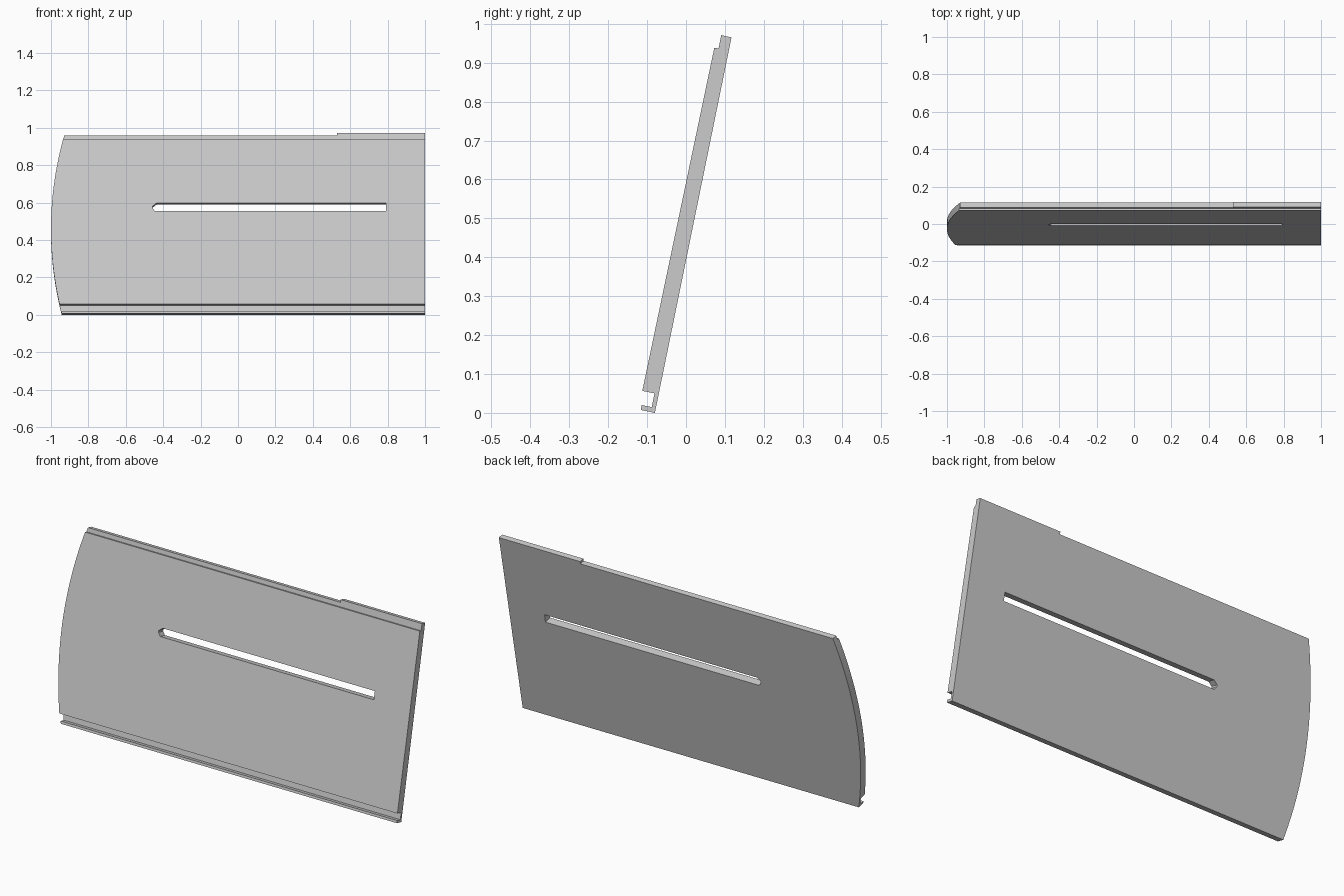
import bpy, bmesh
from mathutils import Vector

cube = bpy.data.objects.get("Cube")
if cube:
    bpy.data.objects.remove(cube, do_unlink=True)

grey = bpy.data.materials.new("plain grey")
grey.use_nodes = True
colour = (0.6, 0.6, 0.6, 1)
grey.diffuse_color = colour
grey.node_tree.nodes["Principled BSDF"].inputs["Base Color"].default_value = colour


def tilt(x, t, n):
    """x across, t up the slope, n out of the front face"""
    return Vector((x, -0.08 + 0.2 * t - 0.98 * n, 0.98 * t + 0.2 * n))


def prism(name, start, end):
    bm = bmesh.new()
    a = [bm.verts.new(p) for p in start]
    b = [bm.verts.new(p) for p in end]
    bm.faces.new(a)
    bm.faces.new(b[::-1])
    for i in range(len(a)):
        j = (i + 1) % len(a)
        bm.faces.new((a[j], a[i], b[i], b[j]))
    bmesh.ops.recalc_face_normals(bm, faces=bm.faces)
    mesh = bpy.data.meshes.new(name)
    bm.to_mesh(mesh)
    bm.free()
    mesh.materials.append(grey)
    ob = bpy.data.objects.new(name, mesh)
    bpy.context.collection.objects.link(ob)
    return ob


def cut(target, cutter, operation):
    mod = target.modifiers.new(operation, 'BOOLEAN')
    mod.operation = operation
    mod.solver = 'EXACT'
    mod.object = cutter
    bpy.context.view_layer.objects.active = target
    bpy.ops.object.modifier_apply(modifier=mod.name)
    bpy.data.objects.remove(cutter, do_unlink=True)


# Panel section: bottom hook, groove, front face, rebated top lip
section = [(0, 0), (0, 0.037), (0.013, 0.037), (0.013, 0.011),
           (0.049, 0.011), (0.049, 0.043), (0.95, 0.038),
           (0.95, 0.027), (0.985, 0.027), (0.985, 0)]
panel = prism("panel", [tilt(-1.1, t, n) for t, n in section],
              [tilt(1, t, n) for t, n in section])

# Outline: bowed left end and raised right part of the top edge
bow = []
for i in range(25):
    t = -0.02 + 0.992 * i / 24
    bow.append((-1 + 0.27 * (t - 0.46) ** 2, t))
outline = bow + [(0.53, 0.972), (0.53, 1.1), (1.1, 1.1), (1.1, -0.02)]
trim = prism("outline_cutter", [tilt(x, t, -0.1) for x, t in outline],
             [tilt(x, t, 0.1) for x, t in outline])
cut(panel, trim, 'INTERSECT')

# Long slot with a blunt point at its left end
slot = [(0.79, 0.558), (0.79, 0.601), (-0.436, 0.601),
        (-0.457, 0.584), (-0.457, 0.575), (-0.445, 0.558)]
hole = prism("slot_cutter", [tilt(x, t, -0.1) for x, t in slot],
             [tilt(x, t, 0.1) for x, t in slot])
cut(panel, hole, 'DIFFERENCE')
